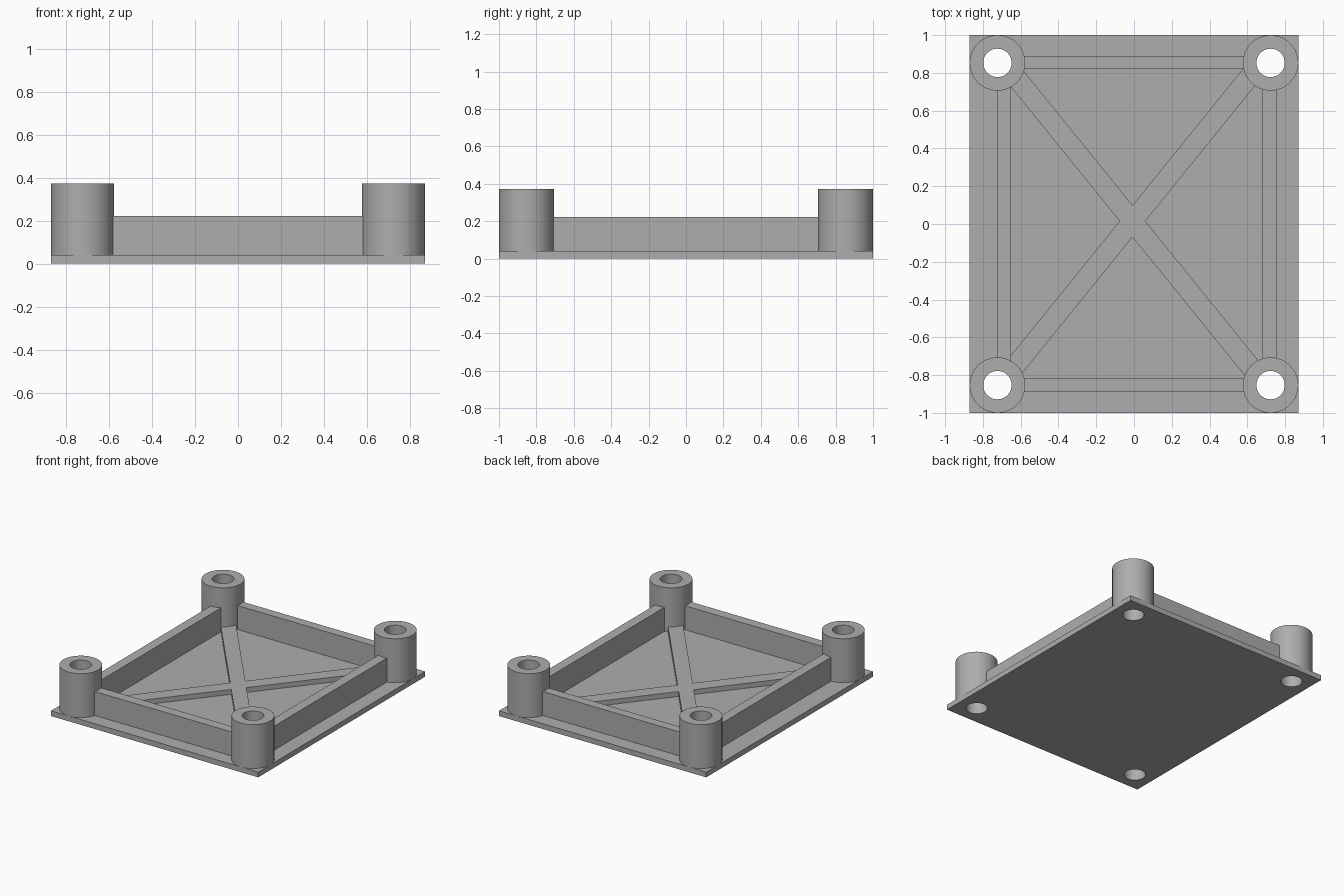
import bpy, bmesh, math

cube = bpy.data.objects.get("Cube")
if cube:
    bpy.data.objects.remove(cube, do_unlink=True)

PLATE_TOP, RIB_TOP, WALL_TOP, BOSS_TOP = 0.04, 0.077, 0.222, 0.373
BOSS_X, BOSS_Y, BOSS_R, HOLE_R = 0.723, 0.853, 0.147, 0.075
SEGMENTS = 64

grey = bpy.data.materials.new("plain grey")
grey.use_nodes = True
grey.diffuse_color = (0.42, 0.42, 0.42, 1)
grey.node_tree.nodes["Principled BSDF"].inputs["Base Color"].default_value = grey.diffuse_color


def add_object(name, bm):
    mesh = bpy.data.meshes.new(name)
    bmesh.ops.recalc_face_normals(bm, faces=bm.faces)
    bm.to_mesh(mesh)
    bm.free()
    mesh.materials.append(grey)
    obj = bpy.data.objects.new(name, mesh)
    bpy.context.collection.objects.link(obj)
    return obj


def box(name, x0, x1, y0, y1, z0, z1):
    bm = bmesh.new()
    bmesh.ops.create_cube(bm, size=1)
    for v in bm.verts:
        v.co.x = x1 if v.co.x > 0 else x0
        v.co.y = y1 if v.co.y > 0 else y0
        v.co.z = z1 if v.co.z > 0 else z0
    return add_object(name, bm)


def tube(name, x, y, z0, z1):
    # Spin a rectangular section around the hole axis
    bm = bmesh.new()
    section = [(HOLE_R, z0), (BOSS_R, z0), (BOSS_R, z1), (HOLE_R, z1)]
    face = bm.faces.new([bm.verts.new((r, 0, z)) for r, z in section])
    bmesh.ops.spin(bm, geom=[face, *face.edges, *face.verts], cent=(0, 0, 0),
                   axis=(0, 0, 1), angle=2 * math.pi, steps=SEGMENTS)
    bmesh.ops.remove_doubles(bm, verts=bm.verts, dist=0.0001)
    # Drop the section faces left inside the ring
    inner = [f for f in bm.faces if len({round(v.co.xy.length, 3) for v in f.verts}) == 2
             and len({round(v.co.z, 3) for v in f.verts}) == 2]
    bmesh.ops.delete(bm, geom=inner, context="FACES_ONLY")
    obj = add_object(name, bm)
    obj.location = (x, y, 0)
    return obj


def smooth(obj):
    bpy.ops.object.select_all(action="DESELECT")
    obj.select_set(True)
    bpy.context.view_layer.objects.active = obj
    bpy.ops.object.shade_smooth_by_angle(angle=math.radians(30))


# Base plate with four through holes
plate = box("base_plate", -0.87, 0.87, -1, 1, 0, PLATE_TOP)
corners = [(sx, sy) for sx in (-1, 1) for sy in (-1, 1)]
bm = bmesh.new()
for sx, sy in corners:
    made = bmesh.ops.create_cone(bm, cap_ends=True, segments=SEGMENTS,
                                 radius1=HOLE_R, radius2=HOLE_R, depth=0.4)
    bmesh.ops.translate(bm, verts=made["verts"], vec=(sx * BOSS_X, sy * BOSS_Y, 0))
cutter = add_object("hole_cutter", bm)
cutter.hide_render = True
cut = plate.modifiers.new("holes", "BOOLEAN")
cut.operation, cut.solver, cut.object = "DIFFERENCE", "EXACT", cutter
bpy.context.view_layer.objects.active = plate
bpy.ops.object.modifier_apply(modifier=cut.name)
bpy.data.objects.remove(cutter, do_unlink=True)
smooth(plate)

# Hollow corner bosses
for sx, sy in corners:
    name = f"{'back' if sy > 0 else 'front'}_{'left' if sx > 0 else 'right'}_boss"
    smooth(tube(name, sx * BOSS_X, sy * BOSS_Y, PLATE_TOP, BOSS_TOP))

# Walls between the bosses, their ends buried in the boss rings
END_X, END_Y = 0.61, 0.75
box("back_wall", -END_X, END_X, 0.82, 0.89, PLATE_TOP, WALL_TOP)
box("front_wall", -END_X, END_X, -0.89, -0.815, PLATE_TOP, WALL_TOP)
box("right_wall", -0.725, -0.65, -END_Y, END_Y, PLATE_TOP, WALL_TOP)
box("left_wall", 0.68, 0.755, -END_Y, END_Y, PLATE_TOP, WALL_TOP)

# Low diagonal ribs crossing near the middle
for name, side in (("rising_rib", 1), ("falling_rib", -1)):
    rib = box(name, -1.01, 1.01, -0.053, 0.053, PLATE_TOP, RIB_TOP)
    rib.location = (-0.008, 0.015, 0)
    rib.rotation_euler.z = side * math.atan(1.235)
